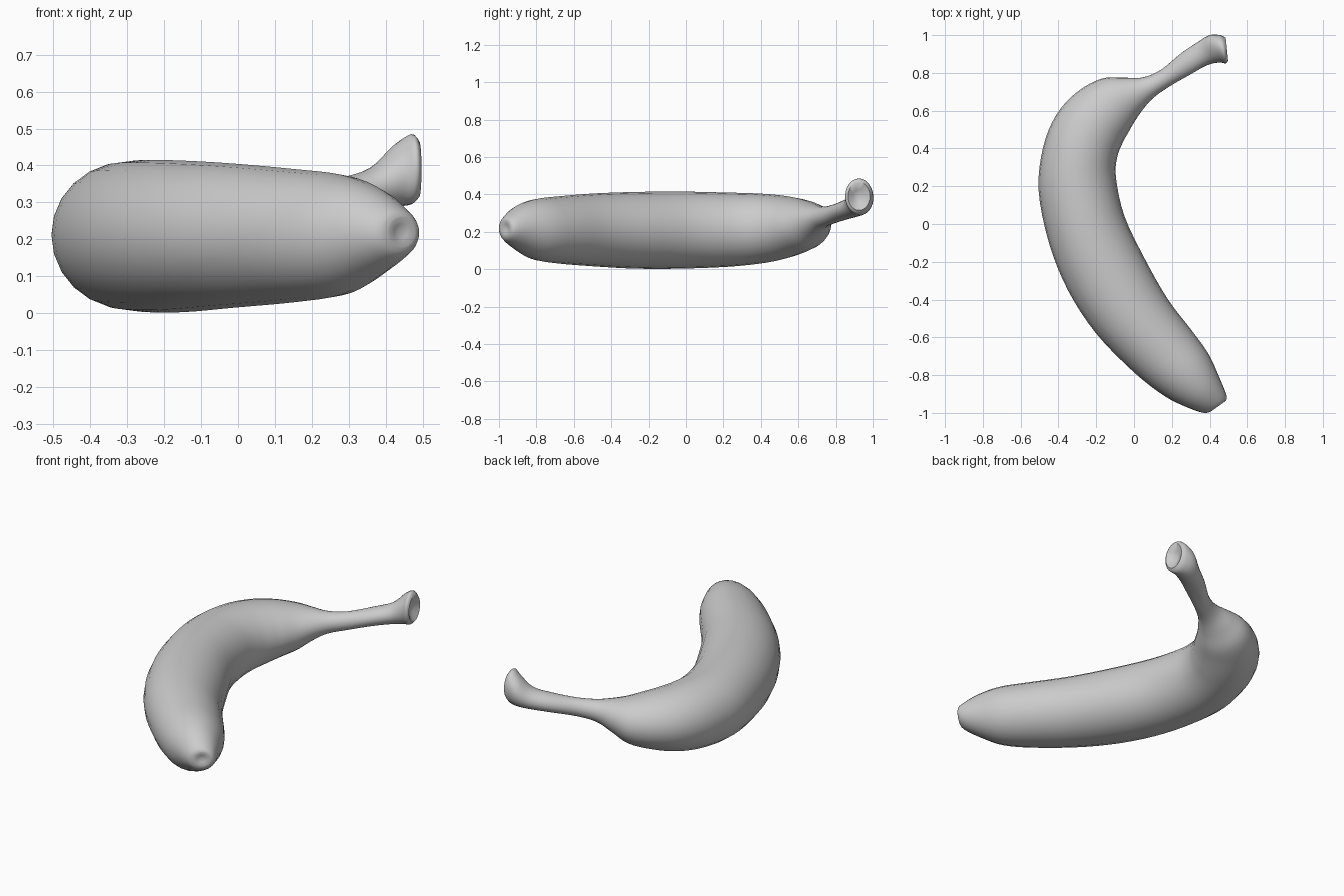
import bpy, bmesh, math
from mathutils import Vector

cube = bpy.data.objects.get("Cube")
if cube:
    bpy.data.objects.remove(cube)

SIDES, STEPS = 24, 4

# Cross-sections from blossom tip to stem end:
# outer x, outer y, inner x, inner y, lowest z, highest z
SECTIONS = [
    (.41, -.99, .48, -.94, .18, .26),
    (.37, -1.0, .49, -.91, .15, .285),
    (.28, -.97, .45, -.81, .10, .34),
    (.16, -.91, .395, -.69, .05, .375),
    (0, -.785, .31, -.57, .03, .39),
    (-.20, -.58, .18, -.40, .015, .405),
    (-.35, -.35, .06, -.19, .003, .413),
    (-.45, -.10, -.05, .04, .003, .415),
    (-.505, .18, -.095, .24, .012, .41),
    (-.48, .41, -.09, .35, .028, .405),
    (-.41, .58, -.06, .43, .05, .395),
    (-.30, .70, -.03, .485, .08, .38),
    (-.17, .77, .005, .545, .115, .36),
    (-.06, .775, .05, .61, .17, .345),
    (.04, .775, .105, .67, .215, .335),
    (.14, .815, .19, .73, .24, .34),
    (.25, .905, .295, .79, .265, .365),
    (.34, .965, .385, .84, .28, .395),
    (.40, 1.0, .45, .855, .288, .455),
    (.455, 1.0, .485, .85, .295, .485),
    (.485, .985, .497, .865, .315, .465),
]


def spline(a, b, c, d, t):
    """Smooth value between b and c."""
    return b + .5 * t * (c - a + t * (2 * a - 5 * b + 4 * c - d + t * (3 * (b - c) + d - a)))


def smooth_sections(rows):
    padded = [rows[0]] + rows + [rows[-1]]
    result = []
    for i in range(len(rows) - 1):
        for s in range(STEPS):
            result.append([spline(*v, s / STEPS) for v in zip(*padded[i:i + 4])])
    return result + [rows[-1]]


def add_ring(bm, row):
    ox, oy, ix, iy, low, high = row
    mid = Vector((ox + ix, oy + iy, low + high)) / 2
    across = Vector((ox - ix, oy - iy, 0)) / 2
    up = Vector((0, 0, (high - low) / 2))
    angles = [2 * math.pi * k / SIDES for k in range(SIDES)]
    return [bm.verts.new(mid + across * math.cos(a) + up * math.sin(a)) for a in angles]


def add_cap(bm, ring, dimple):
    """Close an end with a shallow hollow."""
    mid = sum((v.co for v in ring), Vector()) / SIDES
    inner = [bm.verts.new(mid.lerp(v.co, .5) + dimple * .6) for v in ring]
    centre = bm.verts.new(mid + dimple)
    for k in range(SIDES):
        n = (k + 1) % SIDES
        bm.faces.new((ring[k], ring[n], inner[n], inner[k]))
        bm.faces.new((inner[k], inner[n], centre))


# Fruit body, neck and flared stem as one continuous skin
bm = bmesh.new()
rings = [add_ring(bm, row) for row in smooth_sections(SECTIONS)]
for a, b in zip(rings, rings[1:]):
    for k in range(SIDES):
        n = (k + 1) % SIDES
        bm.faces.new((a[k], a[n], b[n], b[k]))
add_cap(bm, rings[0], Vector((-.008, .008, 0)))
add_cap(bm, rings[-1], Vector((-.03, -.008, -.005)))
bmesh.ops.recalc_face_normals(bm, faces=bm.faces)
mesh = bpy.data.meshes.new("banana")
bm.to_mesh(mesh)
bm.free()
banana = bpy.data.objects.new("banana", mesh)
bpy.context.collection.objects.link(banana)

# Plain grey skin
skin = bpy.data.materials.new("light_grey")
skin.use_nodes = True
grey = (.6, .6, .6, 1)
skin.diffuse_color = grey
skin.node_tree.nodes["Principled BSDF"].inputs["Base Color"].default_value = grey
mesh.materials.append(skin)

bpy.context.view_layer.objects.active = banana
banana.select_set(True)
bpy.ops.object.shade_smooth_by_angle(angle=math.radians(60))
